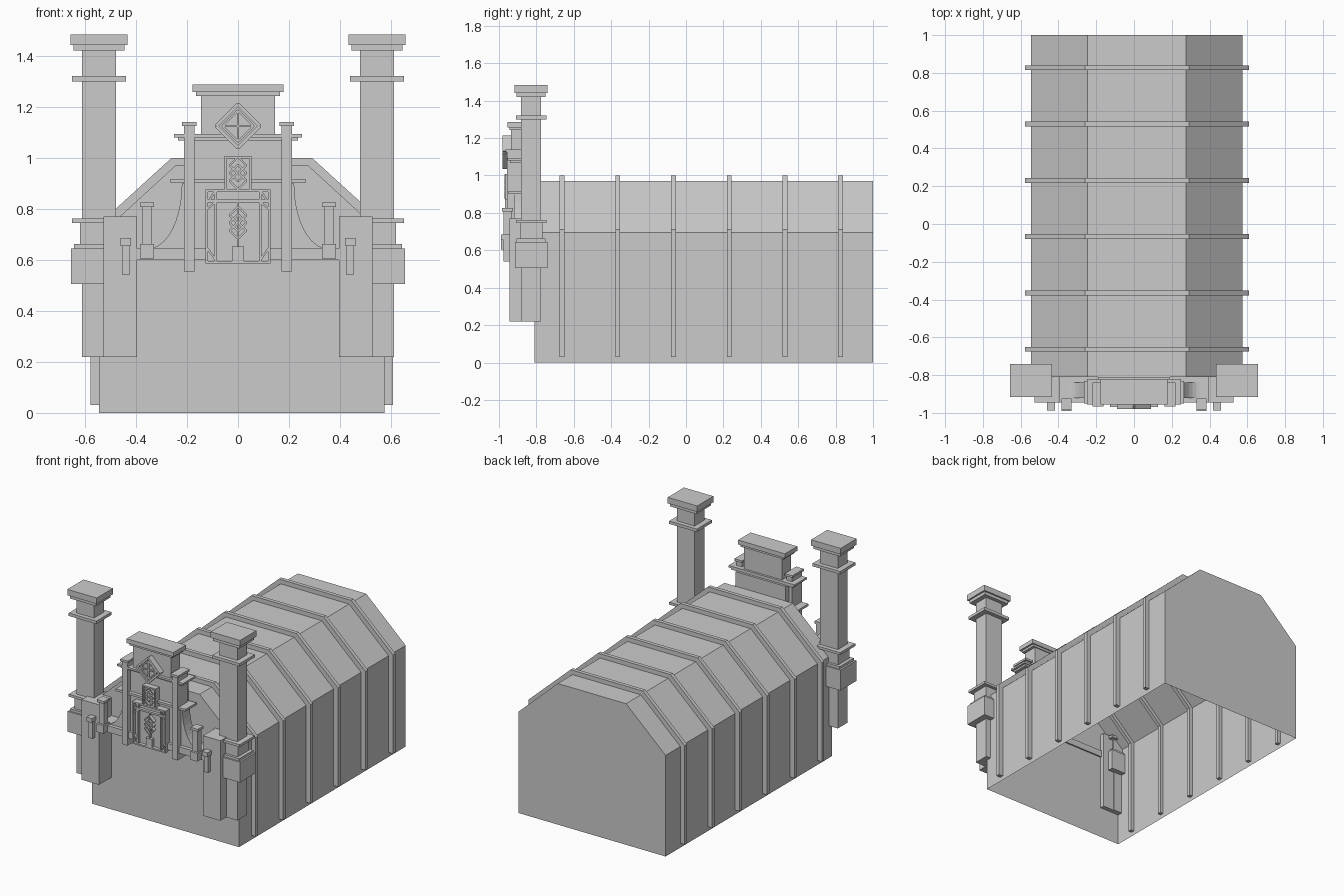
import bpy, bmesh
from math import pi, cos, sin, atan2, hypot

cube = bpy.data.objects.get("Cube")
if cube:
    bpy.data.objects.remove(cube, do_unlink=True)

stone = bpy.data.materials.new("grey_stone")
stone.use_nodes = True
GREY = (0.6, 0.6, 0.6, 1)
stone.diffuse_color = GREY
stone.node_tree.nodes["Principled BSDF"].inputs["Base Color"].default_value = GREY


def finish(name, bm):
    bmesh.ops.recalc_face_normals(bm, faces=bm.faces)
    mesh = bpy.data.meshes.new(name)
    bm.to_mesh(mesh)
    bm.free()
    mesh.materials.append(stone)
    obj = bpy.data.objects.new(name, mesh)
    bpy.context.collection.objects.link(obj)
    return obj


def prism(name, outline, y0, y1):
    """Extrude an x-z outline from y0 to y1."""
    bm = bmesh.new()
    face = bm.faces.new([bm.verts.new((x, y0, z)) for x, z in outline])
    ext = bmesh.ops.extrude_face_region(bm, geom=[face], use_keep_orig=True)
    moved = [v for v in ext["geom"] if isinstance(v, bmesh.types.BMVert)]
    bmesh.ops.translate(bm, verts=moved, vec=(0, y1 - y0, 0))
    return finish(name, bm)


def box(name, x0, x1, y0, y1, z0, z1):
    return prism(name, [(x0, z0), (x1, z0), (x1, z1), (x0, z1)], y0, y1)


def centred(name, half, y0, y1, z0, z1):
    return box(name, -half, half, y0, y1, z0, z1)


def pair(name, x0, x1, y0, y1, z0, z1):
    box("left_" + name, x0, x1, y0, y1, z0, z1)
    box("right_" + name, -x1, -x0, y0, y1, z0, z1)


def bar(name, a, b, w, y0, y1):
    """Flat strip of width w between two x-z points."""
    (ax, az), (bx, bz) = a, b
    t = atan2(bz - az, bx - ax)
    nx, nz = -sin(t) * w / 2, cos(t) * w / 2
    prism(name, [(ax + nx, az + nz), (bx + nx, bz + nz),
                 (bx - nx, bz - nz), (ax - nx, az - nz)], y0, y1)


def diamond(name, cx, cz, rx, rz, w, y0, y1):
    pts = [(cx + rx, cz), (cx, cz + rz), (cx - rx, cz), (cx, cz - rz)]
    for i in range(4):
        bar(name, pts[i], pts[(i + 1) % 4], w, y0, y1)


# Hall shell, open underneath
MID = 0.015


def arch(wall, eave, shoulder, top, foot):
    return [(MID - wall, foot), (MID - wall, eave), (MID - shoulder, top),
            (MID + shoulder, top), (MID + wall, eave), (MID + wall, foot)]


hall = prism("hall", arch(0.56, 0.695, 0.26, 0.97, 0), -0.81, 1.0)
bm = bmesh.new()
bm.from_mesh(hall.data)
floor = [f for f in bm.faces if f.calc_center_median().z < 0.001]
bmesh.ops.delete(bm, geom=floor, context="FACES")
bm.to_mesh(hall.data)
bm.free()

# Ribs wrapping walls and roof
outer = arch(0.593, 0.71, 0.275, 1.0, 0.03)
inner = arch(0.535, 0.685, 0.25, 0.945, 0.03)
for i in range(6):
    y = -0.663 + i * 0.298
    prism("rib", outer + inner[::-1], y - 0.013, y + 0.013)

# Corner towers: shaft, rings, block and cap
CX, CY = 0.545, -0.828


def tower_layer(name, half, depth, z0, z1):
    pair("tower_" + name, CX - half, CX + half, CY - depth, CY + depth, z0, z1)


tower_layer("shaft", 0.067, 0.053, 0.22, 1.42)
tower_layer("block", 0.11, 0.087, 0.505, 0.645)
tower_layer("block_ring", 0.098, 0.077, 0.645, 0.662)
tower_layer("lower_shaft", 0.075, 0.06, 0.662, 0.745)
tower_layer("lower_ring", 0.105, 0.082, 0.745, 0.762)
tower_layer("upper_ring", 0.105, 0.082, 1.3, 1.32)
tower_layer("cap_base", 0.1, 0.078, 1.42, 1.442)
tower_layer("cap", 0.112, 0.088, 1.442, 1.483)

# Outer piers and their small posts
pair("pier", 0.395, 0.528, -0.945, -0.78, 0.22, 0.77)
pair("small_post", 0.425, 0.453, -0.975, -0.94, 0.54, 0.655)
pair("small_post_cap", 0.419, 0.46, -0.988, -0.94, 0.655, 0.685)

# Sill and balustrade posts
centred("sill", 0.395, -0.945, -0.8, 0.6, 0.645)
pair("baluster", 0.338, 0.375, -0.975, -0.93, 0.61, 0.81)
pair("baluster_cap", 0.33, 0.384, -0.985, -0.925, 0.808, 0.825)
pair("baluster_foot", 0.33, 0.384, -0.99, -0.925, 0.605, 0.662)

# Curved shoulders of the gable
for side, s in (("left", 1), ("right", -1)):
    steps = [pi + i * pi / 20 for i in range(11)]
    curve = [(s * (0.35 + 0.13 * cos(a)), 0.9 + 0.255 * sin(a)) for a in steps]
    prism(side + "_shoulder", [(s * 0.18, 0.645), (s * 0.18, 0.9)] + curve,
          -0.92, -0.84)

# Central gable with ledges and stepped top
centred("gable", 0.19, -0.925, -0.81, 0.6, 1.07)
centred("gable_ledge", 0.265, -0.95, -0.83, 0.902, 0.917)
centred("cornice_base", 0.235, -0.94, -0.825, 1.067, 1.08)
centred("cornice", 0.25, -0.955, -0.82, 1.08, 1.093)
centred("attic", 0.145, -0.935, -0.835, 1.09, 1.245)
centred("attic_cap_base", 0.165, -0.945, -0.828, 1.242, 1.257)
centred("attic_cap", 0.178, -0.955, -0.82, 1.257, 1.287)
pair("gable_strip", 0.17, 0.212, -0.958, -0.85, 0.555, 1.125)
pair("gable_strip_cap", 0.162, 0.22, -0.965, -0.84, 1.125, 1.14)

# Diamond ornament on the attic
prism("diamond_plate", [(0.09, 1.125), (0, 1.215), (-0.09, 1.125), (0, 1.035)],
      -0.965, -0.93)
diamond("diamond_frame", 0, 1.125, 0.085, 0.085, 0.014, -0.98, -0.96)
diamond("diamond_inner_frame", 0, 1.125, 0.062, 0.062, 0.008, -0.975, -0.96)
bar("diamond_crossbar", (-0.062, 1.125), (0.062, 1.125), 0.008, -0.975, -0.96)
bar("diamond_upright", (0, 1.063), (0, 1.187), 0.008, -0.975, -0.96)


def frame(name, half, z0, z1, w, y0, y1):
    pair(name + "_side", half - w, half, y0, y1, z0, z1)
    centred(name + "_bottom", half, y0, y1, z0, z0 + w)
    centred(name + "_top", half, y0, y1, z1 - w, z1)


# Tall window with braces, and the narrow panel above it
centred("window_plate", 0.125, -0.945, -0.91, 0.59, 0.875)
frame("window_frame", 0.127, 0.585, 0.875, 0.01, -0.968, -0.94)
pair("window_mullion", 0.082, 0.092, -0.965, -0.94, 0.59, 0.87)
centred("window_transom", 0.125, -0.965, -0.94, 0.825, 0.837)
centred("window_spine", 0.004, -0.96, -0.94, 0.59, 0.83)
centred("window_foot", 0.023, -0.968, -0.94, 0.59, 0.652)
centred("upper_panel", 0.05, -0.95, -0.91, 0.868, 1.005)
frame("upper_panel_frame", 0.052, 0.865, 1.007, 0.009, -0.968, -0.94)
for s in (1, -1):
    bar("top_brace", (s * 0.118, 0.825), (s * 0.09, 0.868), 0.008, -0.963, -0.94)
    bar("foot_brace", (s * 0.12, 0.645), (s * 0.087, 0.6), 0.008, -0.963, -0.94)
    bar("mid_brace", (s * 0.12, 0.8), (s * 0.09, 0.825), 0.008, -0.963, -0.94)

# Interlaced lattice diamonds
for base in (0.715, 0.91):
    for i in range(3):
        diamond("lattice", 0, base + i * 0.03, 0.033, 0.033, 0.008, -0.97, -0.94)
